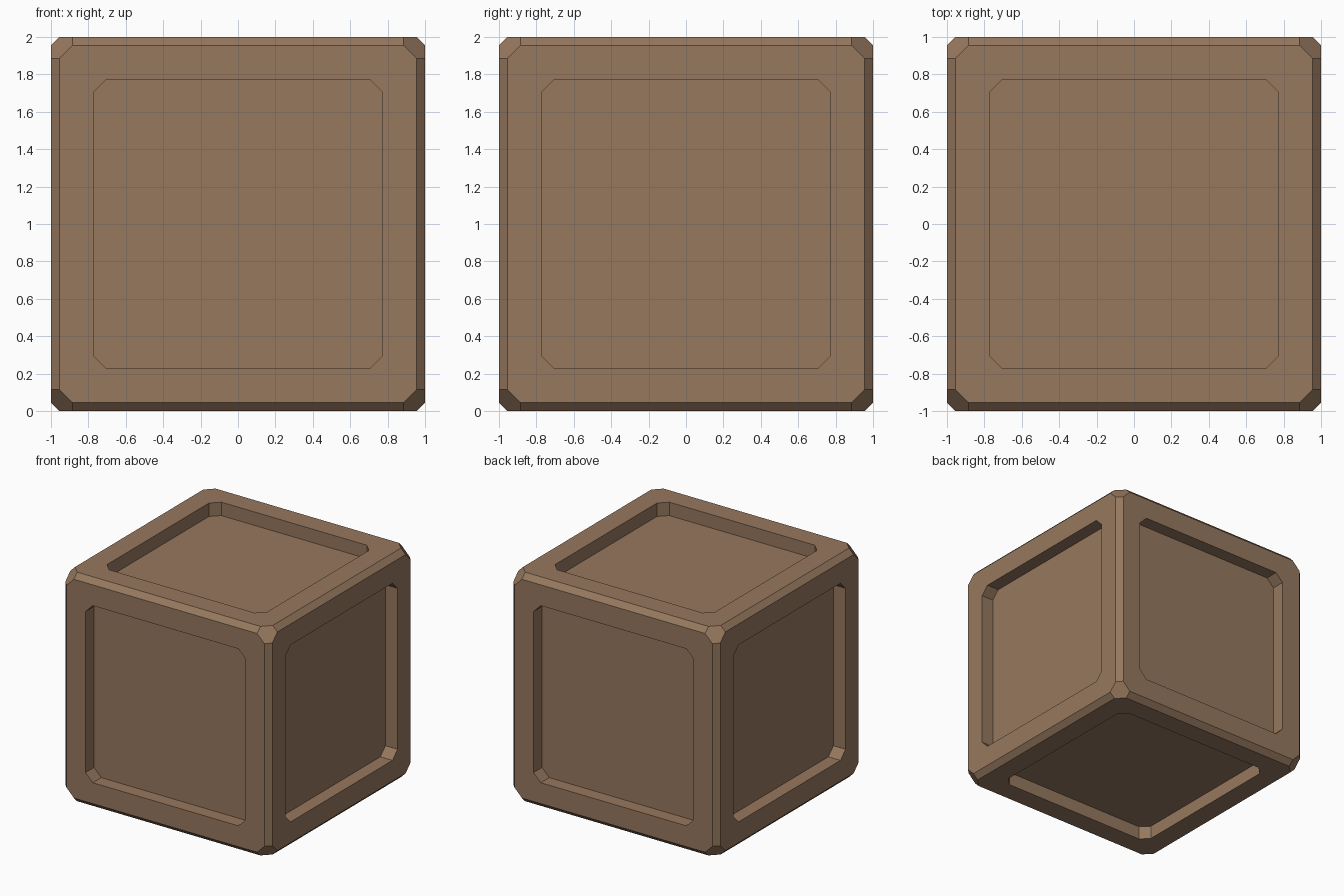
import bpy, bmesh
from itertools import permutations, product
from mathutils import Vector

if "Cube" in bpy.data.objects:
    bpy.data.objects.remove(bpy.data.objects["Cube"])

RADII = (1.0, 0.955, 0.885)   # corner points of the chamfered cube
FRAME = 0.182                 # width of the flat frame around each panel
DEPTH = 0.117                 # depth of the recessed panels

bm = bmesh.new()

# Chamfered cube body: hull of all signed permutations of the corner radii
for p in permutations(RADII):
    for s in product((-1, 1), repeat=3):
        bm.verts.new([a * b for a, b in zip(p, s)])
bmesh.ops.convex_hull(bm, input=bm.verts[:])
bmesh.ops.dissolve_limit(bm, angle_limit=0.02, verts=bm.verts[:], edges=bm.edges[:])
bm.normal_update()


def extrude(face, move):
    """Extrude one face and shift each new point by move(point)."""
    new = bmesh.ops.extrude_discrete_faces(bm, faces=[face])["faces"][0]
    for v in new.verts:
        v.co += move(v.co)
    return new


# Recessed panel with clipped corners on each of the six sides
sides = [f for f in bm.faces if max(abs(c) for c in f.normal) > 0.99]
for side in sides:
    n = side.normal.copy()

    def inward(co):
        return Vector([0 if abs(k) > 0.5 else (-FRAME if c > 0 else FRAME)
                       for c, k in zip(co, n)])

    rim = extrude(side, inward)
    extrude(rim, lambda co: n * -DEPTH)

bmesh.ops.translate(bm, verts=bm.verts[:], vec=(0, 0, 1))
bmesh.ops.recalc_face_normals(bm, faces=bm.faces[:])

mesh = bpy.data.meshes.new("crate")
bm.to_mesh(mesh)
bm.free()

# One plain brown for the whole crate
brown = bpy.data.materials.new("wood brown")
brown.diffuse_color = (0.305, 0.188, 0.114, 1)
brown.use_nodes = True
brown.node_tree.nodes["Principled BSDF"].inputs["Base Color"].default_value = brown.diffuse_color
mesh.materials.append(brown)
bpy.context.collection.objects.link(bpy.data.objects.new("crate", mesh))
